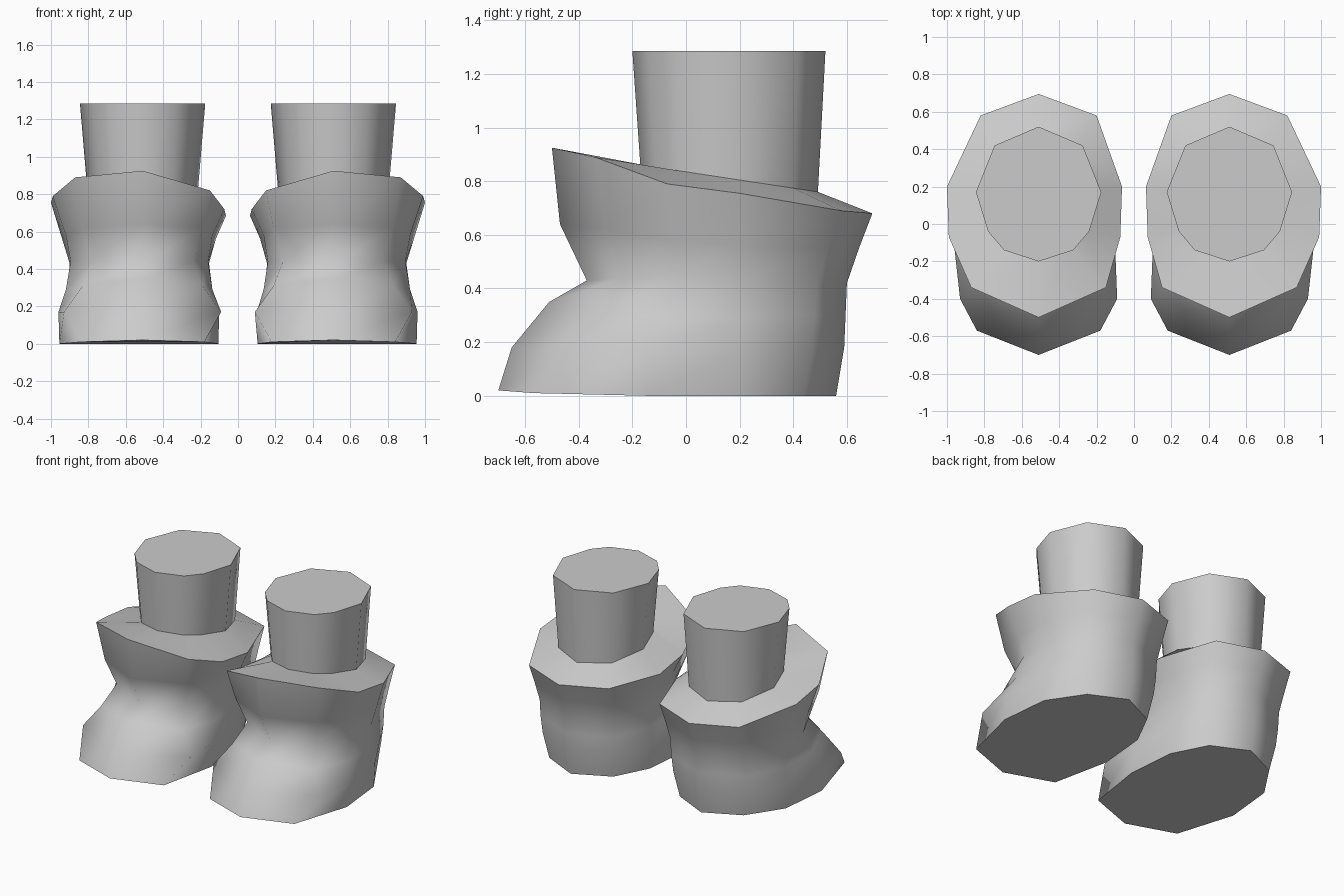
import bpy
import bmesh

cube = bpy.data.objects.get("Cube")
if cube:
    bpy.data.objects.remove(cube, do_unlink=True)

# One plain grey for everything
grey = bpy.data.materials.new("plain grey")
grey.use_nodes = True
colour = (0.6, 0.6, 0.6, 1)
grey.diffuse_color = colour
grey.node_tree.nodes["Principled BSDF"].inputs["Base Color"].default_value = colour

CENTRE = 0.51          # distance of each boot from the middle
INNER_WIDTH = 0.91     # the inner flank bulges less than the outer one
INNER_DROP = 0.07      # the collar dips on the inner flank

# Outer half of each boot ring, running from the toe round to the heel
SOLE = [(0, -.7, .02), (.33, -.57, .01), (.445, -.15, 0),
        (.41, .2, 0), (.25, .44, 0), (0, .56, 0)]
WELT = [(0, -.65, .18), (.42, -.4, .17), (.45, -.13, .17),
        (.42, .2, .17), (.28, .47, .18), (0, .59, .18)]
INSTEP = [(0, -.51, .35), (.32, -.34, .31), (.41, -.08, .29),
          (.4, .2, .29), (.29, .48, .3), (0, .595, .3)]
ANKLE = [(0, -.37, .43), (.27, -.24, .44), (.385, -.03, .44),
         (.39, .2, .43), (.29, .49, .42), (0, .6, .42)]
SHAFT = [(0, -.47, .64), (.32, -.3, .62), (.41, -.05, .58),
         (.43, .2, .56), (.3, .53, .55), (0, .645, .55)]
RIM = [(0, -.5, .925), (.36, -.34, .89), (.48, -.07, .79),
       (.49, .2, .755), (.31, .58, .69), (0, .695, .68)]

# Outer half of the leg outline
LEG = [(0, -.2), (.185, -.14), (.27, -.04), (.335, .17), (.235, .42), (0, .52)]


def full_ring(half, width=1.0, drop=0.0):
    """Close a half ring with its narrower, lower inner half."""
    inner = []
    for i in range(len(half) - 2, 0, -1):
        x, y, z = half[i]
        flank = i in (2, 3)
        inner.append((-x * (width if flank else 1), y, z - (drop if i < 4 else 0)))
    return list(half) + inner


def loft(name, rings, side, sharp_rings, cap_first=False, cap_last=False):
    """Skin a stack of rings; the chosen rings stay as hard edges."""
    bm = bmesh.new()
    rows = [[bm.verts.new((side * (CENTRE + x), y, z)) for x, y, z in ring]
            for ring in rings]
    count = len(rows[0])
    for low, high in zip(rows, rows[1:]):
        for i in range(count):
            j = (i + 1) % count
            quad = [low[i], low[j], high[j], high[i]]
            bm.faces.new(quad if side > 0 else quad[::-1])
    if cap_first:
        bm.faces.new(rows[0][::-1] if side > 0 else rows[0])
    if cap_last:
        bm.faces.new(rows[-1] if side > 0 else rows[-1][::-1])
    for face in bm.faces:
        face.smooth = True
    for r in sharp_rings:
        for i in range(count):
            edge = bm.edges.get((rows[r][i], rows[r][(i + 1) % count]))
            edge.smooth = False
    mesh = bpy.data.meshes.new(name)
    bm.to_mesh(mesh)
    bm.free()
    mesh.materials.append(grey)
    obj = bpy.data.objects.new(name, mesh)
    bpy.context.collection.objects.link(obj)
    return obj


# Leg base follows the sloping collar; leg top is level and a little wider
leg_base = full_ring([(x * .88, .17 + (y - .17) * .92, .833 - .14 * y) for x, y in LEG])
leg_top = full_ring([(x, y, 1.285) for x, y in LEG])

boot_rings = [full_ring(h, INNER_WIDTH) for h in (SOLE, WELT, INSTEP, ANKLE, SHAFT)]
boot_rings.append(full_ring(RIM, INNER_WIDTH, INNER_DROP))
boot_rings.append(leg_base)

for label, side in (("left", 1), ("right", -1)):
    # Boot with flat sole, pinched ankle and flared collar
    loft(label + "_boot", boot_rings, side, (0, 5, 6), cap_first=True)
    # Short tapered leg standing in the collar
    loft(label + "_leg", [leg_base, leg_top], side, (0, 1), cap_last=True)
